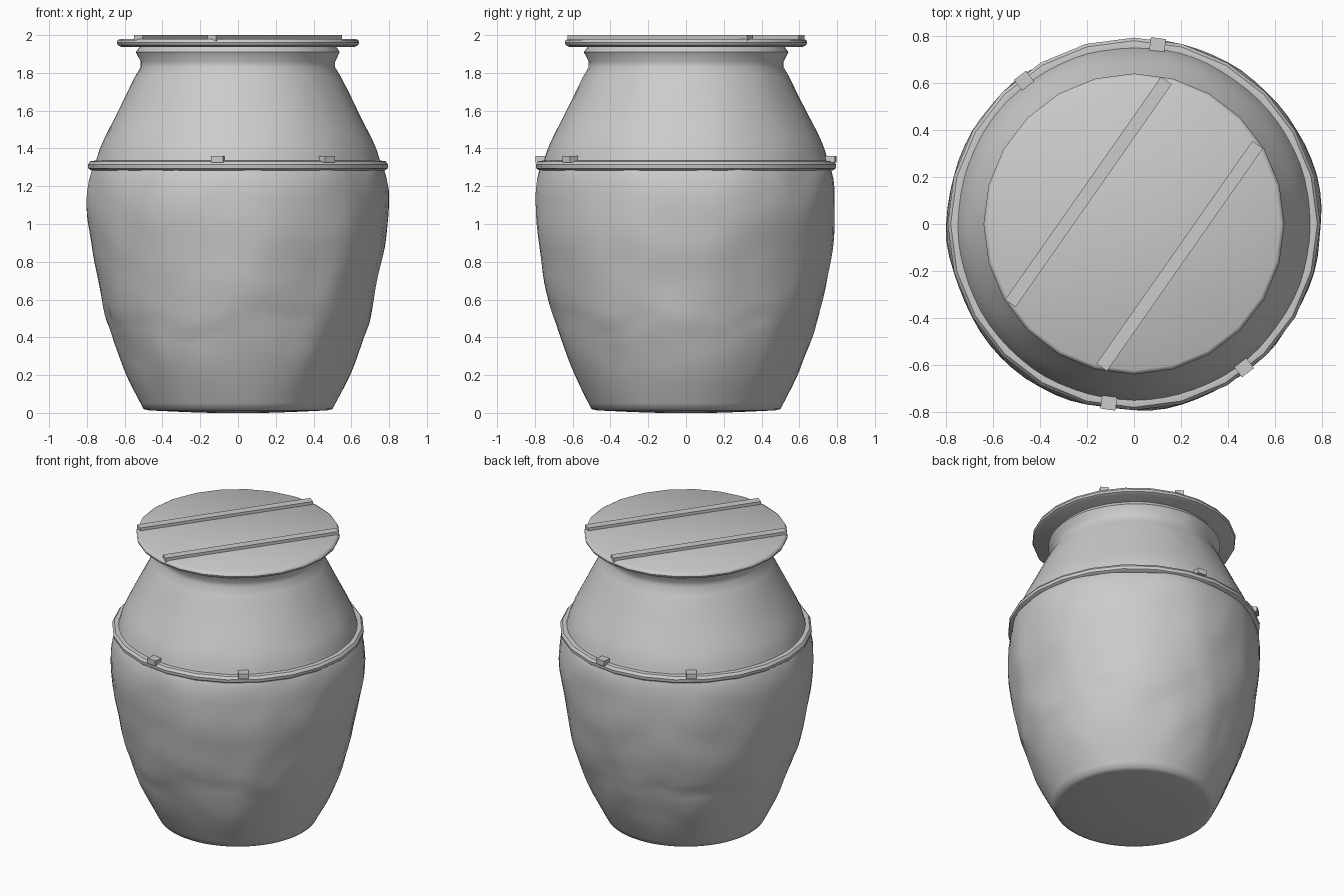
import bpy, bmesh, math
from mathutils import Vector, noise

old = bpy.data.objects.get("Cube")
if old:
    bpy.data.objects.remove(old, do_unlink=True)

clay = bpy.data.materials.new("grey_clay")
clay.use_nodes = True
colour = (0.6, 0.6, 0.6, 1)
clay.diffuse_color = colour
clay.node_tree.nodes["Principled BSDF"].inputs["Base Color"].default_value = colour


def finish(name, bm, smooth=None):
    bmesh.ops.recalc_face_normals(bm, faces=bm.faces)
    mesh = bpy.data.meshes.new(name)
    bm.to_mesh(mesh)
    bm.free()
    mesh.materials.append(clay)
    obj = bpy.data.objects.new(name, mesh)
    bpy.context.collection.objects.link(obj)
    if smooth:
        bpy.ops.object.select_all(action='DESELECT')
        obj.select_set(True)
        bpy.context.view_layer.objects.active = obj
        bpy.ops.object.shade_smooth_by_angle(angle=math.radians(smooth))
    return obj


def revolve(name, profile, sides, closed=False, shape=None, smooth=40):
    """Spin (radius, height) points around z; open profiles get end caps."""
    bm = bmesh.new()
    rings = []
    for r, z in profile:
        ring = []
        for i in range(sides):
            a = math.tau * i / sides
            rr = shape(r, z, a) if shape else r
            ring.append(bm.verts.new((rr * math.cos(a), rr * math.sin(a), z)))
        rings.append(ring)
    pairs = list(zip(rings, rings[1:]))
    if closed:
        pairs.append((rings[-1], rings[0]))
    else:
        bm.faces.new(rings[0])
        bm.faces.new(rings[-1])
    for low, high in pairs:
        for i in range(sides):
            j = (i + 1) % sides
            bm.faces.new((low[i], low[j], high[j], high[i]))
    return finish(name, bm, smooth)


def box(name, size, location, angle):
    bm = bmesh.new()
    bmesh.ops.create_cube(bm, size=1)
    bmesh.ops.scale(bm, vec=size, verts=bm.verts)
    obj = finish(name, bm)
    obj.location = location
    obj.rotation_euler.z = angle
    return obj


def refine(points, step):
    """Subdivide long profile spans with a smooth curve through the points."""
    out = []
    for k in range(len(points) - 1):
        p0, p1, p2, p3 = (Vector(points[min(max(k + d, 0), len(points) - 1)])
                          for d in (-1, 0, 1, 2))
        n = max(1, round((p2 - p1).length / step))
        for i in range(n):
            t = i / n
            out.append(0.5 * (2 * p1 + (p2 - p0) * t
                              + (2 * p0 - 5 * p1 + 4 * p2 - p3) * t ** 2
                              + (3 * p1 - p0 - 3 * p2 + p3) * t ** 3))
    return out + [Vector(points[-1])]


def weathered(r, z, a):
    """Shallow dents, plus a ragged edge where the outer skin has flaked."""
    p = Vector((math.cos(a) * 2.2, math.sin(a) * 2.2, z * 2.2))
    fade = min(1, max(0, z - 0.05) * 4) * (1 if z < 1.3 else 0.35)
    dent = 0.014 * noise.noise(p) + 0.008 * noise.noise(p * 2.3)
    edge = 0.47 + 0.16 * noise.noise(p * 1.6 + Vector((3, 1, 5)))
    skin = 0.012 * min(1, max(0, (z - edge) / 0.04)) if z < 1.3 else 0
    return r + fade * dent + skin - (0.006 if edge < z < 1.3 else 0)


# Jar body with shoulder, narrow neck and flared lip
wall = [(0.50, 0.02), (0.59, 0.2), (0.665, 0.4), (0.73, 0.65), (0.78, 0.95),
        (0.785, 1.18), (0.755, 1.32), (0.72, 1.43), (0.635, 1.6), (0.545, 1.78),
        (0.515, 1.83), (0.515, 1.86), (0.54, 1.91), (0.515, 1.945)]
foot = [Vector((0.14, 0.0)), Vector((0.27, 0.004)), Vector((0.47, 0.013))]
revolve("jar_body", foot + refine(wall, 0.045), 72, shape=weathered, smooth=50)

# Hoop around the shoulder
hoop = [(0.70, 1.285), (0.775, 1.282), (0.793, 1.295), (0.795, 1.315),
        (0.782, 1.332), (0.76, 1.335), (0.70, 1.325)]
revolve("shoulder_hoop", hoop, 24, closed=True)

# Four small pegs resting on the hoop
for n, degrees in enumerate((82.5, 127.5, 262, 307.5)):
    a = math.radians(degrees)
    box(f"hoop_peg_{n + 1}", (0.075, 0.065, 0.035),
        (0.762 * math.cos(a), 0.762 * math.sin(a), 1.342), a)

# Round lid with a softened rim
lid = [(0.62, 1.938), (0.637, 1.947), (0.642, 1.96), (0.637, 1.973), (0.625, 1.98)]
revolve("lid", lid, 24)

# Two parallel battens across the lid
angle = math.radians(55)
for side, label in ((1, "left"), (-1, "right")):
    box(f"lid_batten_{label}", (1.16, 0.055, 0.03),
        (-0.238 * side * math.sin(angle), 0.238 * side * math.cos(angle), 1.985), angle)
